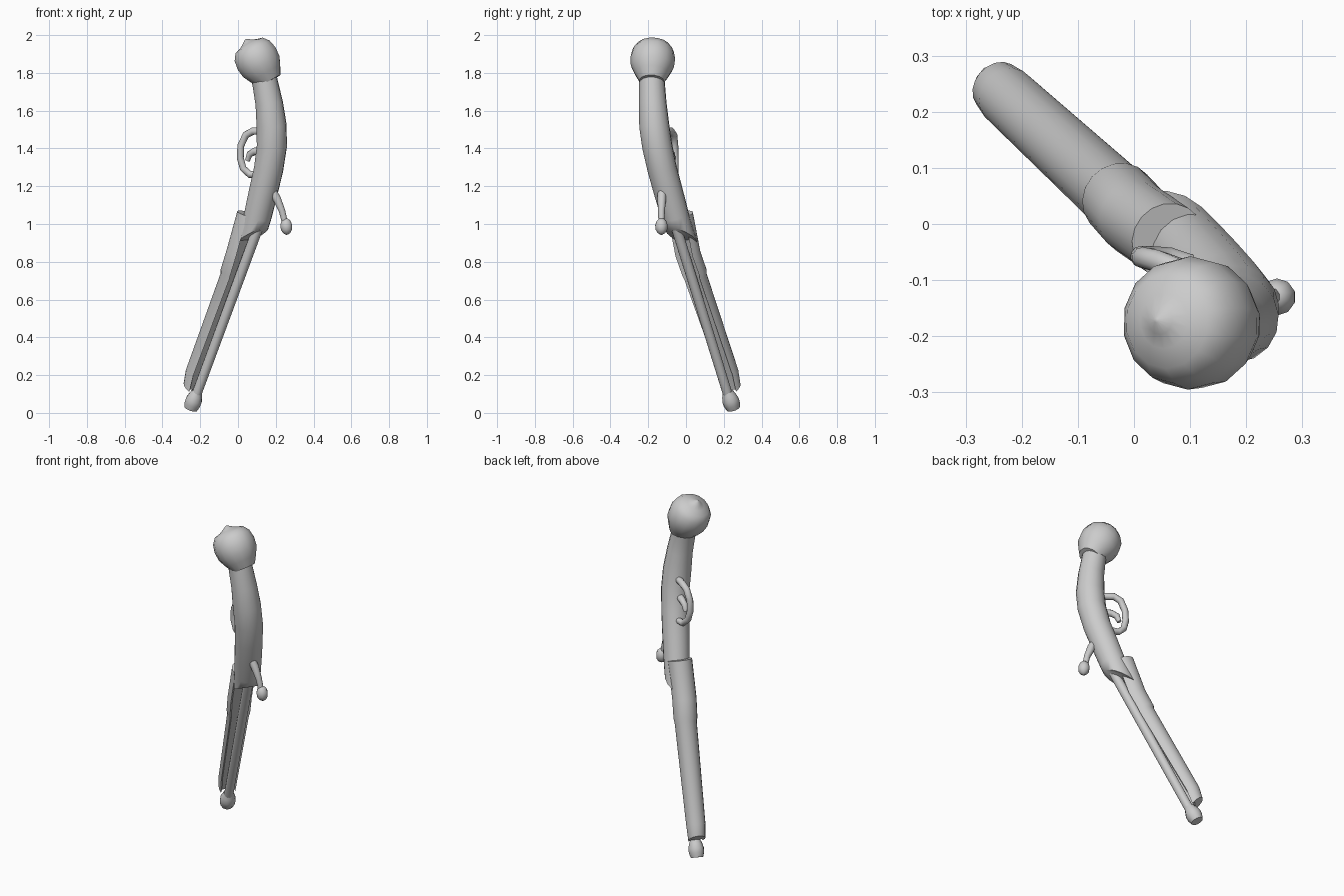
import bpy, math
from mathutils import Vector

U = Vector((-0.76, 0.65, 0))  # underside direction of the pistol


def tube(name, rings, sides=14, ref=U, slants=None, groove=False, angle=50):
    """Sweep a round (or grooved) section through rings of (x, y, z, radius)."""
    slants = slants or {}
    pts = [Vector(r[:3]) for r in rings]
    n = len(pts)
    verts, faces = [], []
    for i, p in enumerate(pts):
        t = (pts[min(i + 1, n - 1)] - pts[max(i - 1, 0)]).normalized()
        e = (ref - t * ref.dot(t)).normalized()
        s = t.cross(e)
        r = rings[i][3]
        for k in range(sides):
            a = 2 * math.pi * k / sides
            c, d = math.cos(a), math.sin(a)
            if groove and c < -0.65:
                c = -0.15
            verts.append(p + r * (e * c + s * d + t * c * slants.get(i, 0)))
    for i in range(n - 1):
        for k in range(sides):
            k2 = (k + 1) % sides
            faces.append((i * sides + k, i * sides + k2,
                          (i + 1) * sides + k2, (i + 1) * sides + k))
    faces.append(tuple(range(sides))[::-1])
    faces.append(tuple(range((n - 1) * sides, n * sides)))
    me = bpy.data.meshes.new(name)
    me.from_pydata(verts, [], faces)
    ob = bpy.data.objects.new(name, me)
    bpy.context.collection.objects.link(ob)
    bpy.ops.object.select_all(action='DESELECT')
    ob.select_set(True)
    bpy.context.view_layer.objects.active = ob
    bpy.ops.object.mode_set(mode='EDIT')
    bpy.ops.mesh.select_all(action='SELECT')
    bpy.ops.mesh.normals_make_consistent(inside=False)
    bpy.ops.object.mode_set(mode='OBJECT')
    bpy.ops.object.shade_smooth_by_angle(angle=math.radians(angle))
    return ob


def lathe(name, centre, axis, profile, sides=14):
    """Revolve (distance along axis, radius) pairs about a tilted axis."""
    c, a = Vector(centre), Vector(axis).normalized()
    ref = Vector((0, 1, 0)) if abs(a.y) < 0.8 else Vector((1, 0, 0))
    return tube(name, [(*(c + a * t), r) for t, r in profile], sides, ref, angle=60)


# Curved grip with slanted front lip
tube("grip", [
    (0.125, -0.176, 1.82, 0.072), (0.143, -0.180, 1.75, 0.068),
    (0.165, -0.176, 1.64, 0.073), (0.178, -0.168, 1.52, 0.080),
    (0.179, -0.152, 1.41, 0.080), (0.162, -0.126, 1.29, 0.078),
    (0.134, -0.093, 1.17, 0.077), (0.104, -0.057, 1.04, 0.074),
    (0.075, -0.025, 0.935, 0.072)], 16, slants={8: 1.1})

# Rounded butt cap with a small central point
lathe("butt_cap", (0.108, -0.177, 1.86), (-0.5, 0.04, 0.86),
      [(-0.12, 0.066), (-0.075, 0.092), (-0.03, 0.114), (0.02, 0.119),
       (0.065, 0.110), (0.098, 0.085), (0.108, 0.050), (0.122, 0.025), (0.136, 0.004)])

# Fore stock with a channel for the barrel, stepped part way down
tube("fore_stock", [
    (0.062, -0.030, 1.05, 0.068), (0.004, 0.010, 0.84, 0.068),
    (-0.028, 0.045, 0.74, 0.067), (-0.033, 0.050, 0.72, 0.062),
    (-0.225, 0.226, 0.21, 0.054), (-0.245, 0.245, 0.13, 0.048)],
    18, slants={5: -0.45}, groove=True)

# Slim barrel and flared muzzle
tube("barrel", [(0.128, -0.070, 1.04, 0.028), (-0.230, 0.230, 0.07, 0.026)], 12)
d = Vector((-0.345, 0.295, -0.94))
lathe("muzzle", (-0.240, 0.241, 0.05), d,
      [(-0.07, 0.028), (-0.045, 0.038), (-0.02, 0.045), (0.005, 0.044), (0.032, 0.036)], 10)

# Trigger guard loop and trigger
tube("trigger_guard", [
    (0.130, -0.115, 1.490, 0.020), (0.080, -0.080, 1.492, 0.020),
    (0.042, -0.066, 1.472, 0.020), (0.015, -0.060, 1.415, 0.019),
    (0.012, -0.058, 1.350, 0.019), (0.027, -0.058, 1.295, 0.019),
    (0.062, -0.060, 1.262, 0.019), (0.120, -0.080, 1.262, 0.019)],
    10, Vector((0.65, 0.76, 0)))
tube("trigger", [
    (0.130, -0.120, 1.385, 0.022), (0.090, -0.090, 1.385, 0.020),
    (0.062, -0.075, 1.370, 0.018), (0.050, -0.068, 1.335, 0.013)],
    10, Vector((0.65, 0.76, 0)))

# Hammer arm and its rounded tip
tube("hammer_arm", [
    (0.165, -0.125, 1.20, 0.024), (0.205, -0.128, 1.135, 0.023),
    (0.233, -0.130, 1.07, 0.018), (0.250, -0.130, 1.00, 0.016)],
    10, Vector((0, 1, 0)))
lathe("hammer_tip", (0.256, -0.130, 0.985), (0.1, 0, -1),
      [(-0.044, 0.012), (-0.03, 0.026), (-0.008, 0.033), (0.015, 0.031),
       (0.033, 0.020), (0.042, 0.005)], 10)
